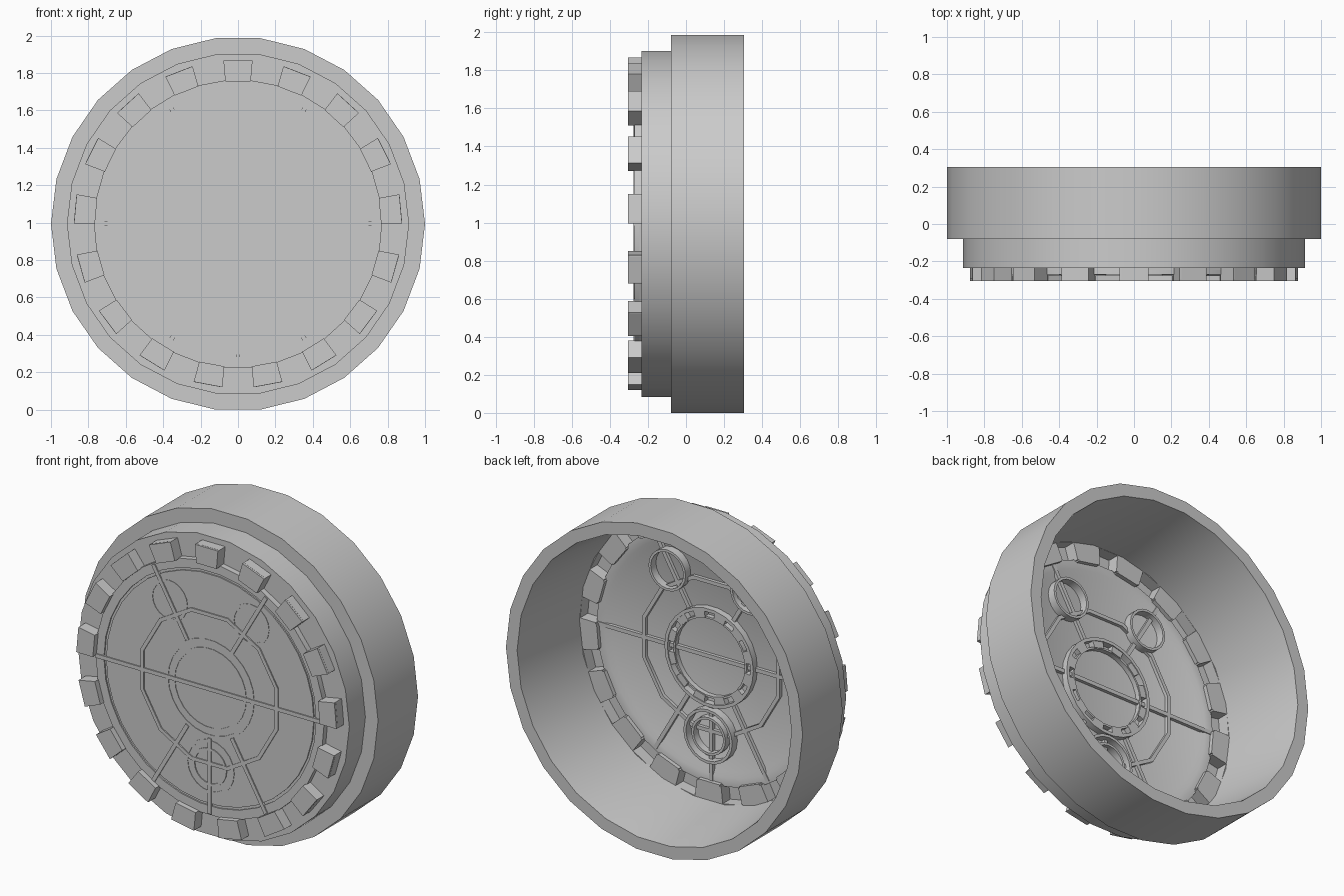
import bpy, bmesh
from math import sin, cos, pi, radians

if "Cube" in bpy.data.objects:
    bpy.data.objects.remove(bpy.data.objects["Cube"])

CZ = 0.993  # height of the wheel axis


def pt(r, a, y, cx=0, cz=0):
    return (cx + r * cos(a), y, CZ + cz + r * sin(a))


def finish(name, bm, smooth=False):
    bmesh.ops.recalc_face_normals(bm, faces=bm.faces)
    me = bpy.data.meshes.new(name)
    bm.to_mesh(me)
    bm.free()
    ob = bpy.data.objects.new(name, me)
    bpy.context.collection.objects.link(ob)
    if smooth:
        bpy.ops.object.select_all(action='DESELECT')
        ob.select_set(True)
        bpy.context.view_layer.objects.active = ob
        bpy.ops.object.shade_smooth_by_angle(angle=radians(30))
    return ob


def lathe(name, profile, n, cx=0, cz=0, closed=True, start=0.0):
    """Spin an (r, y) profile around the y axis."""
    bm = bmesh.new()
    rings = []
    for r, y in profile:
        if r == 0:
            rings.append([bm.verts.new(pt(0, 0, y, cx, cz))] * n)
        else:
            rings.append([bm.verts.new(pt(r, start + 2 * pi * i / n, y, cx, cz))
                          for i in range(n)])
    m = len(rings)
    for k in range(m if closed else m - 1):
        a, b = rings[k], rings[(k + 1) % m]
        for i in range(n):
            j = (i + 1) % n
            vs = list(dict.fromkeys([a[i], a[j], b[j], b[i]]))
            if len(vs) > 2:
                bm.faces.new(vs)
    return finish(name, bm, True)


def ring(name, r0, r1, y0, y1, n, cx=0, cz=0, start=0.0):
    return lathe(name, [(r0, y0), (r1, y0), (r1, y1), (r0, y1)], n, cx, cz, start=start)


def sector(bm, r0, r1, a0, a1, y0, y1):
    """Wedge block between two radii and two angles; y0 is the front."""
    corners = ((r0, a0), (r1, a0), (r1, a1), (r0, a1))
    f = [bm.verts.new(pt(r, a, y0)) for r, a in corners]
    b = [bm.verts.new(pt(r, a, y1)) for r, a in corners]
    bm.faces.new(f)
    bm.faces.new(b[::-1])
    for i in range(4):
        j = (i + 1) % 4
        bm.faces.new((f[j], f[i], b[i], b[j]))


# Hollow stepped housing, 26 sides, with a slightly tapered bore
lathe("housing", [(1, .305), (1, -.08), (.915, -.08), (.915, -.235), (.872, -.235),
                  (.872, -.22), (.925, .305)], 26)

# Thin front plate with a fine circular groove
lathe("front_plate", [(0, -.27), (.70, -.27), (.70, -.262), (.715, -.262), (.715, -.27),
                      (.77, -.27), (.77, -.245), (.72, -.245), (.69, -.26), (0, -.26)],
      34, closed=False, start=pi / 2 + pi / 34)

# Ring of 17 hollow teeth, one at the top, with floor pieces between them
N = 17
step, half, t = 2 * pi / N, radians(5.1), radians(.7)
teeth, gaps = bmesh.new(), bmesh.new()
for i in range(N):
    a = pi / 2 + i * step
    lo, hi, nxt = a - half, a + half, a + step - half
    sector(teeth, .765, .877, lo, hi, -.305, -.293)          # cap
    sector(teeth, .765, .877, lo, lo + t, -.293, -.22)       # side walls
    sector(teeth, .765, .877, hi - t, hi, -.293, -.22)
    sector(teeth, .867, .877, lo + t, hi - t, -.293, -.22)   # outer wall
    sector(teeth, .765, .775, lo + t, hi - t, -.293, -.248)  # inner wall
    sector(gaps, .77, .885, hi, nxt, -.235, -.22)
    sector(gaps, .757, .77, hi, nxt, -.265, -.22)
finish("tooth_ring", teeth)
finish("tooth_floor", gaps)

# Thin spokes across the plate
spokes = bmesh.new()
for deg, r0, r1 in ((0, 0, .77), (180, 0, .77), (60, .3, .76), (120, .3, .76),
                    (240, .3, .76), (300, .3, .76), (270, .3, .76)):
    a = radians(deg)
    dx, dz, w = cos(a), sin(a), .012
    vs = [spokes.verts.new((r * dx - s * w * dz, y, CZ + r * dz + s * w * dx))
          for y in (-.277, -.24) for r, s in ((r0, -1), (r1, -1), (r1, 1), (r0, 1))]
    for f in ((0, 1, 2, 3), (7, 6, 5, 4), (0, 4, 5, 1), (1, 5, 6, 2), (2, 6, 7, 3), (3, 7, 4, 0)):
        spokes.faces.new([vs[k] for k in f])
finish("spokes", spokes)

# Twelve-sided rib ring and centre ring
ring("rib_ring", .457, .48, -.277, -.24, 12, start=pi / 12)
ring("centre_ring", .28, .3, -.273, -.22, 26)
tabs = bmesh.new()
for i in range(12):
    a = i * pi / 6 + pi / 12
    sector(tabs, .24, .285, a - radians(8), a + radians(8), -.265, -.225)
finish("centre_ring_tabs", tabs)
ring("centre_inner_ring", .235, .247, -.273, -.23, 26)

# Three round bosses on the plate
for side in (-1, 1):
    ring("upper_boss", .11, .125, -.273, -.21, 20, side * .275, .465)
ring("lower_boss", .148, .165, -.273, -.21, 20, 0, -.475)
ring("lower_boss_inner", .1, .115, -.276, -.215, 20, 0, -.475)
